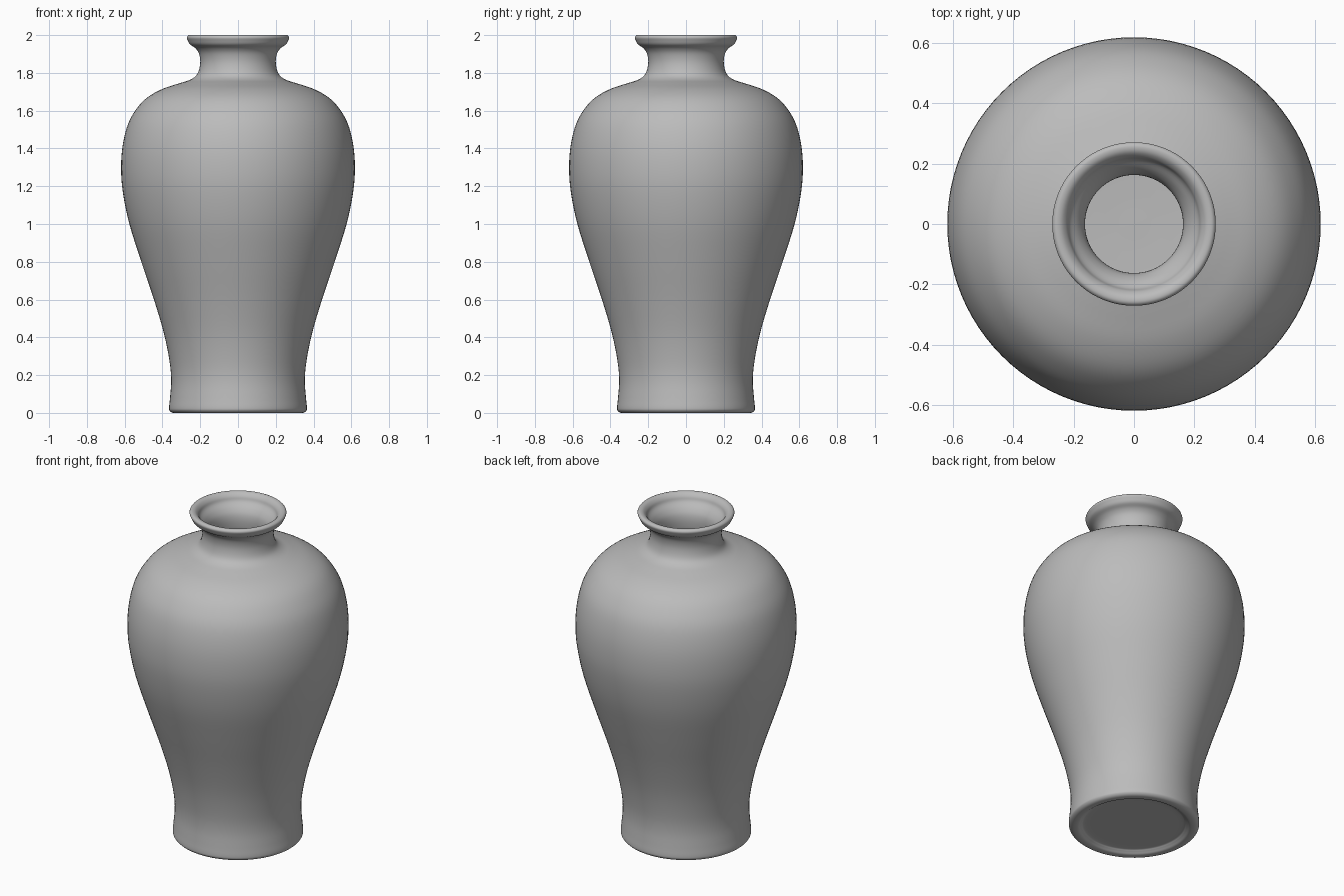
import bpy
import bmesh
import math

SEGMENTS = 96
CURVE_STEPS = 4

default_cube = bpy.data.objects.get("Cube")
if default_cube:
    bpy.data.objects.remove(default_cube, do_unlink=True)


def make_material(name, color):
    mat = bpy.data.materials.new(name)
    mat.use_nodes = True
    mat.diffuse_color = color
    mat.node_tree.nodes["Principled BSDF"].inputs["Base Color"].default_value = color
    return mat


def smooth_profile(points, steps):
    """Catmull-Rom curve through (radius, height) points."""
    padded = [points[0]] + points + [points[-1]]
    result = []
    for a, b, c, d in zip(padded, padded[1:], padded[2:], padded[3:]):
        for i in range(steps):
            t = i / steps
            result.append(tuple(
                0.5 * (2 * q + (r - p) * t + (2 * p - 5 * q + 4 * r - s) * t**2
                       + (3 * q - p - 3 * r + s) * t**3)
                for p, q, r, s in zip(a, b, c, d)))
    return result + [points[-1]]


def lathe(name, profile, mat):
    """Spin a profile about z; both ends close at a pole."""
    bm = bmesh.new()
    verts = [bm.verts.new((r, 0, z)) for r, z in profile]
    edges = [bm.edges.new(pair) for pair in zip(verts, verts[1:])]
    bmesh.ops.spin(bm, geom=verts + edges, cent=(0, 0, 0), axis=(0, 0, 1),
                   angle=math.tau, steps=SEGMENTS, use_duplicate=False)
    bmesh.ops.remove_doubles(bm, verts=bm.verts[:], dist=0.0002)
    bmesh.ops.recalc_face_normals(bm, faces=bm.faces[:])
    mesh = bpy.data.meshes.new(name)
    bm.to_mesh(mesh)
    bm.free()
    mesh.materials.append(mat)
    obj = bpy.data.objects.new(name, mesh)
    bpy.context.collection.objects.link(obj)
    bpy.ops.object.select_all(action="DESELECT")
    obj.select_set(True)
    bpy.context.view_layer.objects.active = obj
    bpy.ops.object.shade_smooth_by_angle(angle=math.radians(50))
    return obj


# Recessed underside and foot ring
underside = [(0, 0.02), (0.15, 0.02), (0.27, 0.02), (0.295, 0.012), (0.315, 0.0), (0.345, 0.0)]

# Outer wall from foot to neck
body = [(0.362, 0.012), (0.365, 0.03), (0.36, 0.08), (0.354, 0.17), (0.362, 0.27),
        (0.392, 0.42), (0.445, 0.6), (0.512, 0.8), (0.575, 1.0), (0.61, 1.17),
        (0.619, 1.3), (0.61, 1.42), (0.582, 1.53), (0.537, 1.61), (0.48, 1.67),
        (0.4, 1.715), (0.31, 1.745), (0.25, 1.765), (0.215, 1.795)]

# Neck and flared lip
lip = [(0.2, 1.85), (0.206, 1.9), (0.225, 1.93), (0.253, 1.95), (0.265, 1.97),
       (0.271, 1.988), (0.26, 2.0), (0.24, 1.997), (0.223, 1.98)]

# Hollow inside, from throat to floor
inside = [(0.212, 1.955), (0.185, 1.925), (0.167, 1.89), (0.163, 1.84), (0.175, 1.78),
          (0.22, 1.735), (0.36, 1.685), (0.48, 1.6), (0.55, 1.48), (0.578, 1.3),
          (0.54, 1.03), (0.41, 0.6), (0.33, 0.3), (0.31, 0.12), (0.25, 0.07),
          (0.1, 0.06), (0, 0.06)]

glaze = make_material("grey_glaze", (0.5, 0.5, 0.5, 1))
lathe("vase", smooth_profile(underside + body + lip + inside, CURVE_STEPS), glaze)
